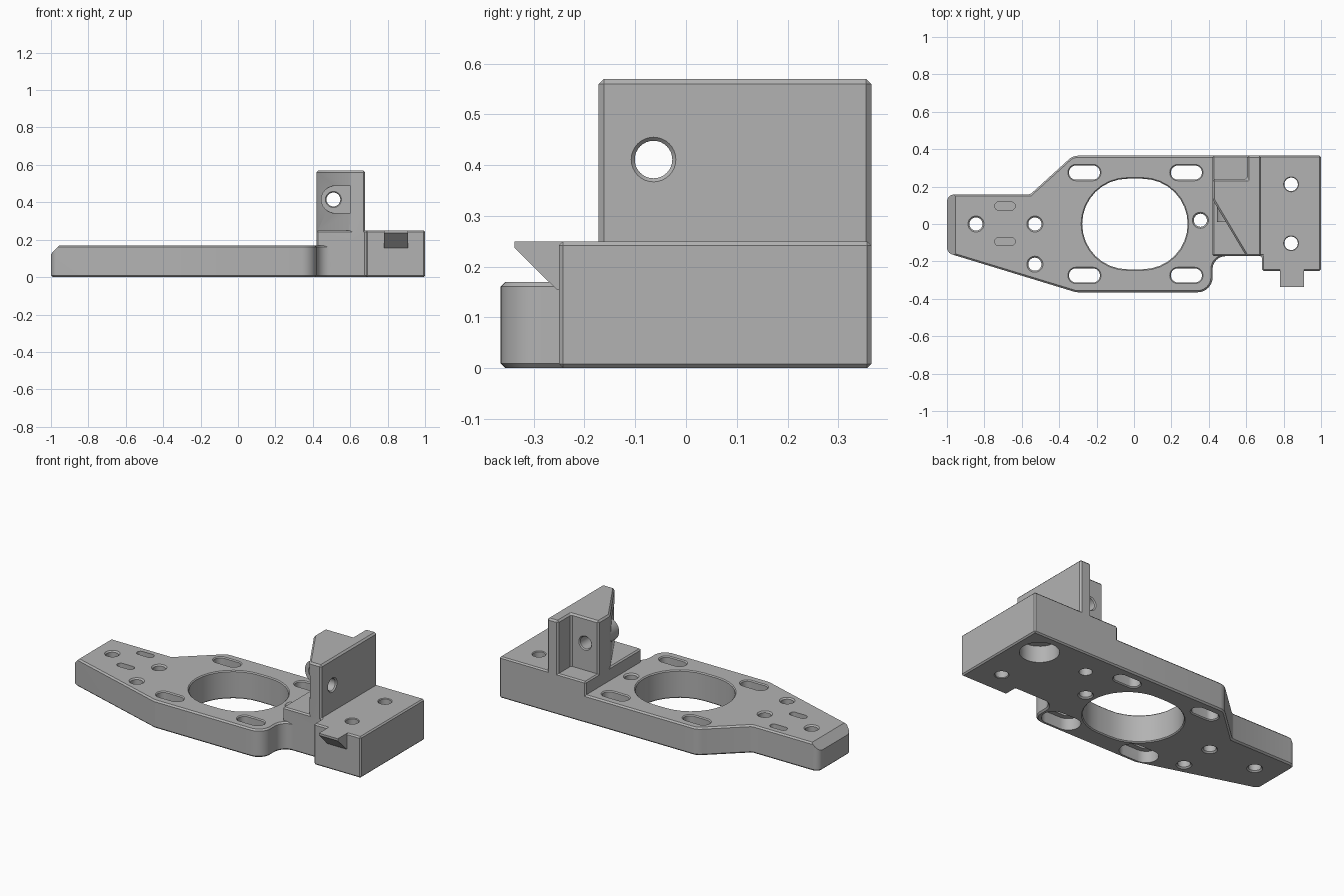
import bpy, bmesh
from math import sin, cos, pi
from mathutils import Vector

if "Cube" in bpy.data.objects:
    bpy.data.objects.remove(bpy.data.objects["Cube"])

grey = bpy.data.materials.new("machined grey")
grey.use_nodes = True
grey.diffuse_color = (0.45, 0.45, 0.45, 1)
grey.node_tree.nodes["Principled BSDF"].inputs["Base Color"].default_value = (0.45, 0.45, 0.45, 1)

AXES = {"z": lambda u, v, w: (u, v, w),
        "y": lambda u, v, w: (u, w, v),
        "x": lambda u, v, w: (w, u, v)}


def loft(name, rings, axis="z"):
    """Closed solid through rings given as (outline, level along axis)."""
    bm = bmesh.new()
    loops = [[bm.verts.new(AXES[axis](u, v, w)) for u, v in pts] for pts, w in rings]
    for a, b in zip(loops, loops[1:]):
        n = len(a)
        for i in range(n):
            bm.faces.new((a[i], a[(i + 1) % n], b[(i + 1) % n], b[i]))
    bm.faces.new(loops[0])
    bm.faces.new(loops[-1])
    bmesh.ops.recalc_face_normals(bm, faces=bm.faces)
    mesh = bpy.data.meshes.new(name)
    bm.to_mesh(mesh)
    bm.free()
    mesh.materials.append(grey)
    ob = bpy.data.objects.new(name, mesh)
    bpy.context.collection.objects.link(ob)
    return ob


def prism(name, pts, low, high, axis="z", bevel=0):
    ob = loft(name, [(pts, low), (pts, high)], axis)
    if bevel:
        mod = ob.modifiers.new("edge chamfer", "BEVEL")
        mod.width, mod.segments = bevel, 1
        mod.use_clamp_overlap = False
        apply(ob, mod)
    return ob


def apply(ob, mod):
    bpy.ops.object.select_all(action="DESELECT")
    bpy.context.view_layer.objects.active = ob
    ob.select_set(True)
    bpy.ops.object.modifier_apply(modifier=mod.name)


def combine(target, tool, operation):
    mod = target.modifiers.new("combine", "BOOLEAN")
    mod.operation, mod.solver, mod.object = operation, "EXACT", tool
    apply(target, mod)
    bpy.data.objects.remove(tool)


def arc(cx, cy, r, start, end, n=8):
    angles = [(start + (end - start) * i / n) * pi / 180 for i in range(n + 1)]
    return [(cx + r * cos(a), cy + r * sin(a)) for a in angles]


def stadium(cx, cy, half, r, n=16):
    """Rounded slot outline; a circle when half is zero."""
    ends = arc(cx + half, cy, r, -90, 90, n) + arc(cx - half, cy, r, 90, 270, n)
    return ends if half else ends[:n] + ends[n + 1:-1]


def rect(u0, u1, v0, v1):
    return [(u0, v0), (u1, v0), (u1, v1), (u0, v1)]


def hole(cx, cy, half, r, low, high, axis="z", c=0.01):
    """Cuts a slot with chamfered mouths; high or low may lie inside the body."""
    levels = [(low - 0.02, 0.02 + c), (low + c, 0), (high - c, 0), (high + 0.02, 0.02 + c)]
    cutter = loft("cutter", [(stadium(cx, cy, half, r + d), w) for w, d in levels], axis)
    combine(body, cutter, "DIFFERENCE")


def blind(cx, cy, half, r, low, high):
    combine(body, prism("cutter", stadium(cx, cy, half, r), low, high), "DIFFERENCE")


T, B, H = 0.17, 0.25, 0.57      # plate, block and tower heights

# Base plate with rounded and filleted corners
outline = (arc(-0.96, 0.118, 0.04, 180, 90) + [(-0.555, 0.158)]
           + arc(-0.30, 0.295, 0.07, 135, 90, 4)
           + [(0.55, 0.365), (0.55, -0.172)]
           + arc(0.49, -0.242, 0.07, 90, 180)
           + arc(0.34, -0.285, 0.08, 0, -90)
           + arc(-0.30, -0.295, 0.07, 270, 253, 3)
           + arc(-0.96, -0.125, 0.04, 253, 180))
body = prism("mounting_bracket", outline, 0, T, bevel=0.009)
nose = [(-1.1, T + 0.1), (-1.1, 0.02), (-0.945, T + 0.01), (-0.945, T + 0.1)]
combine(body, prism("cutter", nose, -0.5, 0.5, "y"), "DIFFERENCE")

# End block
block = [(0.42, 0.365), (0.42, -0.172), (0.685, -0.172), (0.685, -0.25), (1, -0.25), (1, 0.365)]
combine(body, prism("end_block", block, 0, B, bevel=0.008), "UNION")

# Upright tower with a back notch and a diagonal front
tower = [(0.68, 0.365), (0.605, 0.365), (0.605, 0.24), (0.42, 0.24),
         (0.42, 0.13), (0.6, -0.172), (0.68, -0.172)]
combine(body, prism("tower", tower, 0.1, H, bevel=0.01), "UNION")

# Wedge tab on the block front
wedge = [(-0.2, B), (-0.338, B), (-0.338, 0.237), (-0.255, 0.155), (-0.2, 0.155)]
combine(body, prism("wedge_tab", wedge, 0.78, 0.908, "x"), "UNION")

# Boss seat and its clearance pocket in the diagonal face
seat = stadium(0.515, 0.415, 0, 0.072)
combine(body, prism("boss", seat, 0.01, 0.15, "y"), "UNION")
combine(body, prism("cutter", seat, -0.3, 0.01, "y"), "DIFFERENCE")
combine(body, prism("cutter", rect(0.515, 0.602, 0.343, 0.487), -0.3, 0.01, "y"), "DIFFERENCE")
hole(0.51, 0.415, 0, 0.037, 0.01, 0.24, "y", 0.006)
hole(-0.064, 0.411, 0, 0.037, 0.59, 0.68, "x", 0.007)

# Large opening and four slots
hole(0.005, 0, 0.04, 0.242, 0, T, c=0.006)
for x in (-0.265, 0.28):
    for y in (-0.275, 0.275):
        hole(x, y, 0.045, 0.038, 0, T, c=0.006)
    blind(x, -0.275, 0.05, 0.068, -0.1, 0.07)

# Round holes through the plate and block
for x, y in ((-0.845, 0), (-0.53, 0), (-0.53, -0.215), (0.355, 0.02)):
    hole(x, y, 0, 0.035, 0, T, c=0.008)
for y in (0.212, -0.103):
    hole(0.84, y, 0, 0.036, 0, B, c=0.004)
blind(0.84, 0.212, 0, 0.108, -0.1, 0.1)

# Blind recesses
blind(-0.69, -0.094, 0.033, 0.022, 0.13, 0.3)
blind(-0.69, 0.096, 0.033, 0.022, 0.01, 0.3)
blind(0.515, 0.21, 0, 0.036, -0.1, 0.15)

bpy.ops.object.select_all(action="DESELECT")
body.select_set(True)
bpy.context.view_layer.objects.active = body
bpy.ops.object.shade_smooth_by_angle(angle=pi / 6)
